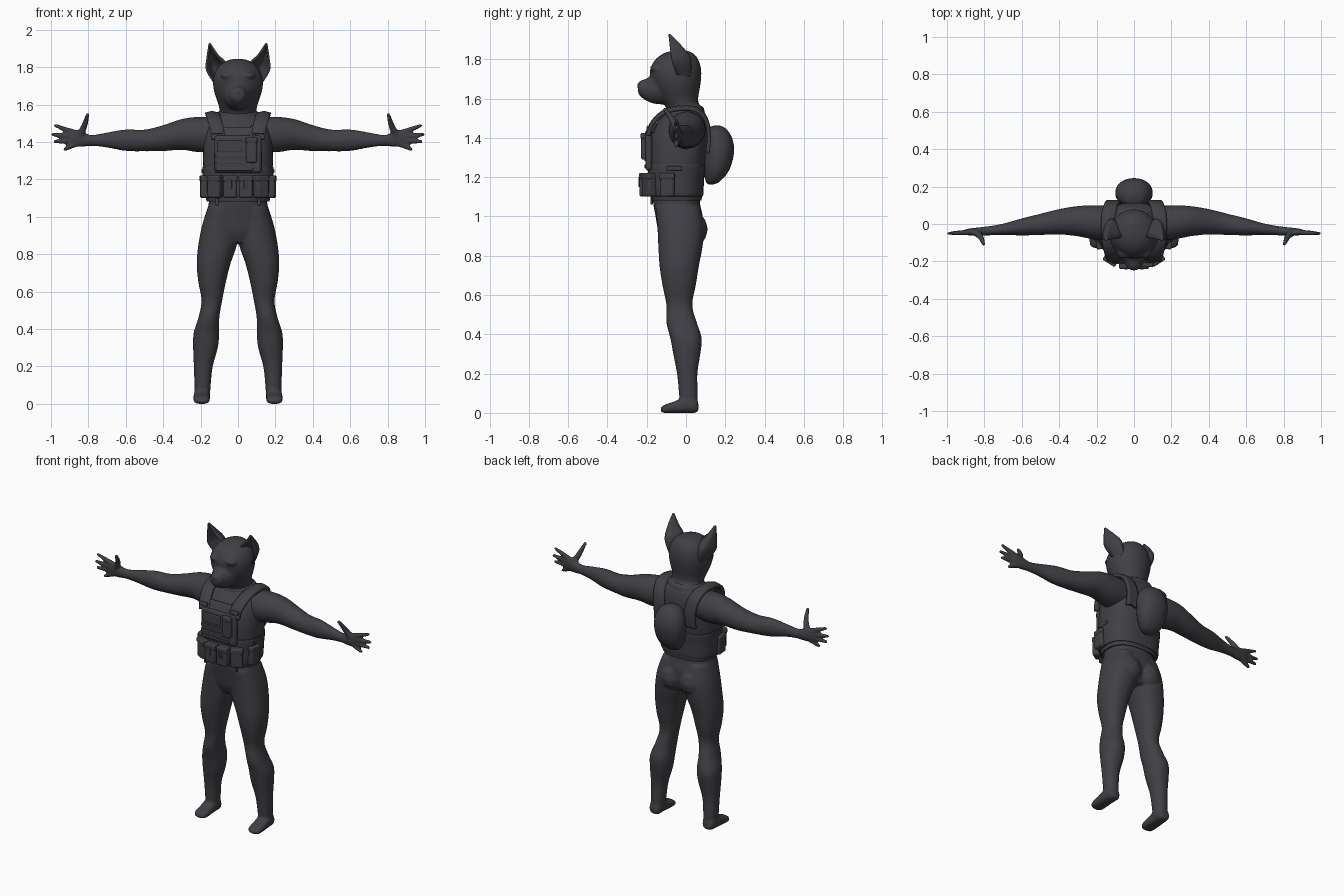
import bpy, bmesh, math
from mathutils import Vector, Matrix

mat = bpy.data.materials.new("charcoal")
mat.diffuse_color = (0.052, 0.052, 0.06, 1)


def finish(name, bm, angle=40):
    bmesh.ops.recalc_face_normals(bm, faces=bm.faces)
    me = bpy.data.meshes.new(name)
    bm.to_mesh(me)
    bm.free()
    me.materials.append(mat)
    me.shade_smooth()
    me.set_sharp_from_angle(angle=math.radians(angle))
    ob = bpy.data.objects.new(name, me)
    bpy.context.collection.objects.link(ob)
    return ob


def spline(rows, steps):
    """Catmull-Rom through rows of numbers."""
    out = []
    for i in range(len(rows) - 1):
        p = [rows[max(0, min(len(rows) - 1, i + k))] for k in (-1, 0, 1, 2)]
        for s in range(steps):
            t = s / steps
            out.append([b + .5 * t * (c - a + t * (2*a - 5*b + 4*c - d + t * (3*(b - c) + d - a)))
                        for a, b, c, d in zip(*p)])
    return out + [list(rows[-1])]


def loft(bm, axis, rows, side=1, e=2.0, n=32, steps=4):
    """Rows are (position on axis, lo, hi, lo, hi) of each rounded section."""
    rings = []
    for t, a0, a1, b0, b1 in spline(rows, steps):
        ring = []
        for k in range(n):
            c, s = math.cos(2*math.pi*k/n), math.sin(2*math.pi*k/n)
            a = (a0 + a1)/2 + (a1 - a0)/2 * math.copysign(abs(c)**(2/e), c)
            b = (b0 + b1)/2 + (b1 - b0)/2 * math.copysign(abs(s)**(2/e), s)
            x, y, z = {'x': (t, a, b), 'y': (a, t, b), 'z': (a, b, t)}[axis]
            ring.append(bm.verts.new((x * side, y, z)))
        rings.append(ring)
    for r, q in zip(rings, rings[1:]):
        for k in range(n):
            bm.faces.new((r[k], r[(k+1) % n], q[(k+1) % n], q[k]))
    bm.faces.new(rings[0])
    bm.faces.new(rings[-1])


def sym(rows):
    return [(z, -w, w, y0, y1) for z, w, y0, y1 in rows]


def blob(bm, c, r, sub=2):
    bmesh.ops.create_icosphere(bm, subdivisions=sub, radius=1,
                               matrix=Matrix.Translation(c) @ Matrix.Diagonal((*r, 1)))


def finger(bm, pts, s):
    for x, y, z, r in spline(pts, 10):
        blob(bm, (x * s, y, z), (r, r, r))


def box(name, c, size, rz=0, rx=0, bevel=.008):
    bm = bmesh.new()
    m = Matrix.Translation(c) @ Matrix.Rotation(rz, 4, 'Z') @ Matrix.Rotation(rx, 4, 'X')
    bmesh.ops.create_cube(bm, size=1, matrix=m @ Matrix.Diagonal((*size, 1)))
    ob = finish(name, bm, 60)
    b = ob.modifiers.new("bevel", 'BEVEL')
    b.width, b.segments = bevel, 3
    return ob


def rod(name, p, q, r):
    bm = bmesh.new()
    p, q = Vector(p), Vector(q)
    m = Matrix.Translation((p + q)/2) @ (q - p).to_track_quat('Z', 'Y').to_matrix().to_4x4()
    bmesh.ops.create_cone(bm, cap_ends=True, segments=16, radius1=r, radius2=r * .7,
                          depth=(q - p).length, matrix=m)
    return finish(name, bm)


def sheet(name, rows, thick):
    bm = bmesh.new()
    g = [[bm.verts.new(p) for p in row] for row in rows]
    for r, q in zip(g, g[1:]):
        for k in range(len(r) - 1):
            bm.faces.new((r[k], r[k+1], q[k+1], q[k]))
    ob = finish(name, bm, 60)
    m = ob.modifiers.new("thickness", 'SOLIDIFY')
    m.thickness, m.offset = thick, 0
    return ob


# Body: overlapping volumes fused into one skin
bm = bmesh.new()
loft(bm, 'z', sym([(.86, .09, -.11, .06), (.92, .165, -.14, .08), (1.0, .172, -.155, .085),
                   (1.08, .156, -.168, .07), (1.2, .165, -.17, .075), (1.32, .18, -.175, .09),
                   (1.42, .175, -.165, .1), (1.49, .16, -.12, .098), (1.54, .12, -.09, .085),
                   (1.57, .085, -.08, .07)]), e=2.3)
loft(bm, 'z', sym([(1.48, .1, -.09, .08), (1.55, .097, -.1, .068), (1.6, .105, -.135, .062),
                   (1.65, .122, -.165, .07), (1.7, .133, -.18, .077), (1.75, .13, -.182, .077),
                   (1.8, .107, -.155, .062), (1.832, .065, -.11, .035), (1.845, .02, -.06, 0)]))
loft(bm, 'y', [(-.245, -.018, .018, 1.637, 1.668), (-.236, -.036, .036, 1.615, 1.688),
               (-.2, -.053, .053, 1.588, 1.703), (-.15, -.075, .075, 1.572, 1.73),
               (-.08, -.08, .08, 1.57, 1.74)])
blob(bm, (0, -.236, 1.668), (.022, .014, .015))
for s in (1, -1):
    blob(bm, (s*.05, -.15, 1.755), (.045, .035, .022))
    blob(bm, (s*.072, .03, .935), (.085, .082, .095))
    loft(bm, 'z', [(.03, .15, .23, -.03, .058), (.1, .146, .233, -.036, .06),
                   (.2, .135, .236, -.046, .058), (.3, .108, .24, -.065, .073),
                   (.38, .1, .237, -.08, .08), (.46, .1, .212, -.1, .055),
                   (.55, .085, .195, -.1, .032), (.65, .065, .212, -.12, .05),
                   (.75, .04, .221, -.135, .066), (.85, .006, .212, -.141, .085),
                   (.95, .0, .193, -.146, .09), (1.05, .0, .162, -.155, .07)], s, 2.2)
    loft(bm, 'y', [(-.128, .172, .212, .006, .026), (-.112, .153, .236, 0, .04),
                   (-.05, .15, .238, 0, .062), (.0, .152, .236, 0, .085),
                   (.045, .153, .23, 0, .08), (.063, .168, .218, .01, .05)], s, 2.6)
    loft(bm, 'x', [(.08, -.09, .095, 1.36, 1.53), (.2, -.085, .1, 1.345, 1.535),
                   (.3, -.066, .096, 1.358, 1.523), (.4, -.056, .08, 1.351, 1.49),
                   (.5, -.059, .055, 1.35, 1.466), (.6, -.061, .03, 1.352, 1.467),
                   (.7, -.059, .002, 1.37, 1.451), (.78, -.061, -.012, 1.379, 1.438),
                   (.83, -.063, -.018, 1.374, 1.452), (.88, -.061, -.024, 1.376, 1.463),
                   (.905, -.056, -.03, 1.388, 1.452)], s)
    for z0, x1, z1 in ((1.447, .977, 1.488), (1.428, .99, 1.44), (1.406, .98, 1.402),
                       (1.39, .927, 1.36)):
        finger(bm, [(.86, -.043, z0, .016), ((.87 + x1)/2, -.047, (z0 + z1)/2, .0145),
                    (x1, -.05, z1, .0105)], s)
    finger(bm, [(.845, -.045, 1.435, .021), (.82, -.07, 1.49, .017), (.804, -.108, 1.546, .011)], s)
body = finish("body", bm, 180)
m = body.modifiers.new("fuse", 'REMESH')
m.mode, m.voxel_size, m.use_smooth_shade = 'VOXEL', .0075, True
m = body.modifiers.new("soften", 'SMOOTH')
m.factor, m.iterations = .5, 5

# Cupped pointed ears
for s in (1, -1):
    keys = [(.125, -.045, 1.715, .1, .02, 1.72, .075, -.05, 1.79),
            (.167, -.07, 1.785, .125, .022, 1.8, .068, -.07, 1.825),
            (.164, -.08, 1.85, .142, -.02, 1.86, .108, -.08, 1.865),
            (.153, -.088, 1.925, .151, -.083, 1.925, .149, -.088, 1.925)]
    rows = []
    for k in spline(keys, 6):
        L, M, R = Vector(k[:3]), Vector(k[3:6]), Vector(k[6:])
        C = 2*M - (L + R)/2
        pts = [L*(1-u)**2 + C*2*u*(1-u) + R*u*u for u in [i/10 for i in range(11)]]
        rows.append([(p.x*s, p.y, p.z) for p in pts])
    sheet("ear", rows, .009)

# Vest shell, waist band and rounded back pack
for name, rows, e in (
    ("vest", [(1.085, .158, -.17, .073), (1.09, .17, -.18, .08), (1.2, .18, -.186, .086),
              (1.3, .187, -.19, .1), (1.4, .182, -.185, .112), (1.47, .168, -.155, .112),
              (1.52, .14, -.11, .1), (1.545, .11, -.092, .085)], 2.5),
    ("waist_band", [(1.105, .17, -.18, .08), (1.11, .182, -.19, .088), (1.19, .187, -.193, .092),
                    (1.26, .191, -.195, .1), (1.265, .182, -.187, .093)], 2.5),
    ("back_pack", [(1.163, .015, .115, .14), (1.18, .052, .1, .175), (1.24, .088, .09, .222),
                   (1.33, .1, .088, .245), (1.4, .088, .088, .234), (1.445, .055, .1, .205),
                   (1.462, .012, .14, .175)], 2.1)):
    bm = bmesh.new()
    loft(bm, 'z', sym(rows), e=e, n=48)
    finish(name, bm, 50)

# Collar ring around the neck
bm = bmesh.new()
loft(bm, 'z', sym([(1.53, .125, -.105, .095), (1.552, .118, -.1, .09), (1.565, .1, -.09, .075)]))
finish("collar", bm)

# Shoulder straps, pouches and side buckles, mirrored
path = [(.105, -.192, 1.42), (.115, -.17, 1.48), (.13, -.11, 1.535), (.138, -.03, 1.555),
        (.135, .05, 1.548), (.122, .1, 1.5), (.11, .117, 1.42), (.11, .11, 1.33)]
for s in (1, -1):
    sheet("shoulder_strap", [[(s*(x - .036 + .012*i), y, z - .003*abs(i - 3)) for i in range(7)]
                             for x, y, z in spline(path, 5)], .02)
    for x, y, a in ((.042, -.212, 0), (.122, -.187, 32), (.176, -.095, 84)):
        a = math.radians(a) * s
        box("pouch", (s*x, y, 1.158), (.074, .05, .115), a, bevel=.012)
        box("pouch_flap", (s*x, y, 1.205), (.078, .055, .034), a, bevel=.008)
        box("pouch_tab", (s*(x + .006*math.sin(abs(a))), y - .025*math.cos(a), 1.175),
            (.018, .012, .05), a, bevel=.003)
    box("hanging_tab", (s*.112, -.175, 1.08), (.018, .012, .04), bevel=.004)
    box("side_buckle", (s*.188, -.06, 1.245), (.012, .08, .022), bevel=.004)
    box("strap_buckle", (s*.112, -.192, 1.452), (.055, .016, .022), rx=-.4, bevel=.004)

# Chest panel with webbing rows
box("chest_panel", (0, -.19, 1.335), (.25, .034, .2), bevel=.014)
box("upper_panel", (0, -.172, 1.45), (.19, .03, .06), rx=-.45, bevel=.01)
for z in (1.255, 1.29, 1.325):
    box("webbing", (-.02, -.207, z), (.2, .008, .018), bevel=.003)
box("front_pocket", (-.045, -.207, 1.378), (.13, .014, .06), bevel=.005)

# Radio pouch with handset and aerial
box("radio_pouch", (.072, -.21, 1.355), (.058, .036, .13), bevel=.009)
box("radio_flap", (.072, -.211, 1.41), (.062, .04, .03), bevel=.007)
rod("radio_aerial", (.068, -.205, 1.41), (.076, -.158, 1.487), .011)
rod("radio_clip", (.085, -.205, 1.42), (.092, -.178, 1.47), .007)
